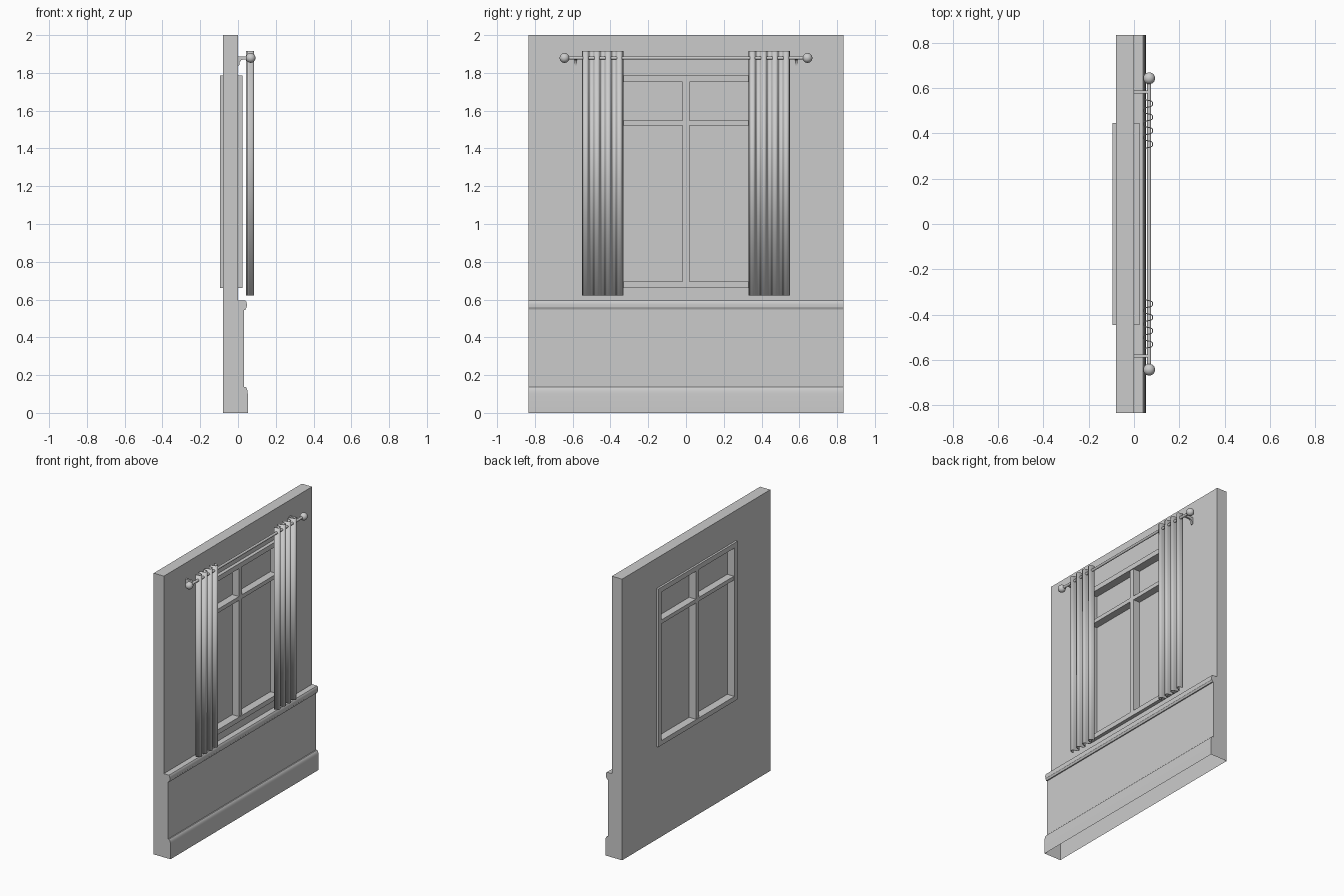
import bpy, bmesh, math

if "Cube" in bpy.data.objects:
    bpy.data.objects.remove(bpy.data.objects["Cube"])

HALF_W = 0.833


def finish(name, bm, smooth=None, fix=True):
    if fix:
        bmesh.ops.recalc_face_normals(bm, faces=bm.faces)
    me = bpy.data.meshes.new(name)
    bm.to_mesh(me)
    bm.free()
    ob = bpy.data.objects.new(name, me)
    bpy.context.collection.objects.link(ob)
    if smooth:
        select(ob)
        bpy.ops.object.shade_smooth_by_angle(angle=math.radians(smooth))
    return ob


def select(ob):
    bpy.ops.object.select_all(action='DESELECT')
    ob.select_set(True)
    bpy.context.view_layer.objects.active = ob


def add_box(bm, x0, x1, y0, y1, z0, z1):
    verts = bmesh.ops.create_cube(bm, size=1)['verts']
    for v in verts:
        v.co.x = x1 if v.co.x > 0 else x0
        v.co.y = y1 if v.co.y > 0 else y0
        v.co.z = z1 if v.co.z > 0 else z0


def extrude_profile(name, pts, y0, y1, smooth=None):
    bm = bmesh.new()
    face = bm.faces.new([bm.verts.new((x, y0, z)) for x, z in pts])
    new = bmesh.ops.extrude_face_region(bm, geom=[face], use_keep_orig=True)['geom']
    for v in new:
        if isinstance(v, bmesh.types.BMVert):
            v.co.y = y1
    return finish(name, bm, smooth)


# wall with skirting, dado panel and chair rail as one moulded section
section = [(-.08, 0), (.052, 0), (.052, .10), (.050, .118), (.046, .131), (.040, .138),
           (.032, .138), (.032, .545), (.040, .545), (.041, .552), (.046, .558),
           (.047, .575), (.045, .588), (.040, .595), (0, .595), (0, 2), (-.08, 2)]
wall = extrude_profile("wall", section, -HALF_W, HALF_W)

# window opening
bm = bmesh.new()
add_box(bm, -.2, .2, -.43, .43, .675, 1.77)
cutter = finish("opening_cutter", bm)
cutter.hide_render = True
mod = wall.modifiers.new("opening", 'BOOLEAN')
mod.operation = 'DIFFERENCE'
mod.solver = 'EXACT'
mod.object = cutter
select(wall)
bpy.ops.object.modifier_apply(modifier=mod.name)
bpy.data.objects.remove(cutter)

# the underside of the wall is open
bm = bmesh.new()
bm.from_mesh(wall.data)
under = [f for f in bm.faces if all(abs(v.co.z) < 1e-4 for v in f.verts)]
bmesh.ops.delete(bm, geom=under, context='FACES')
bm.to_mesh(wall.data)
bm.free()
bpy.ops.object.shade_smooth_by_angle(angle=math.radians(35))

# window frame: stiles, rails and glazing bars
bm = bmesh.new()
for s in (-1, 1):
    ys = sorted((s * .41, s * .445))
    add_box(bm, -.095, .025, *ys, .661, 1.786)
for z0, z1 in ((.661, .695), (1.751, 1.786)):
    add_box(bm, -.095, .025, -.41, .41, z0, z1)
finish("window_frame", bm)

bm = bmesh.new()
add_box(bm, -.09, .02, -.018, .018, .695, 1.751)
for s in (-1, 1):
    ys = sorted((s * .018, s * .41))
    add_box(bm, -.09, .02, *ys, 1.521, 1.549)
finish("glazing_bars", bm)

# glass
bm = bmesh.new()
add_box(bm, -.038, -.032, -.415, .415, .69, 1.755)
finish("glass", bm)

# curtain rod
ROD_X, ROD_Z = .067, 1.879
bpy.ops.mesh.primitive_cylinder_add(vertices=16, radius=.009, depth=1.27,
                                    location=(ROD_X, 0, ROD_Z), rotation=(math.pi / 2, 0, 0))
bpy.context.object.name = "curtain_rod"
bpy.ops.object.shade_smooth_by_angle(angle=math.radians(40))

bracket = [(0, 1.838), (.006, 1.838), (.009, 1.856), (.018, 1.868), (.034, 1.872),
           (ROD_X, 1.872), (ROD_X, 1.887), (0, 1.887)]

for s, side in ((-1, "left"), (1, "right")):
    # finial ball
    bpy.ops.mesh.primitive_uv_sphere_add(segments=20, ring_count=12, radius=.026,
                                         location=(ROD_X, s * .643, ROD_Z),
                                         rotation=(math.pi / 2, 0, 0))
    bpy.context.object.name = "finial_" + side
    bpy.ops.object.shade_smooth()

    # wall bracket
    extrude_profile("bracket_" + side, bracket, s * .583 - .007, s * .583 + .007, 35)

    # pleated curtain: four folds woven around the rod
    bm = bmesh.new()
    prev = None
    n, a0, a1 = 84, -.35, 7 * math.pi + .35
    for i in range(n + 1):
        a = a0 + (a1 - a0) * i / n
        x = .063 + .019 * math.tanh(2.2 * math.sin(a)) / math.tanh(2.2)
        y = s * (.334 + .215 * i / n)
        pair = [bm.verts.new((x, y, z)) for z in (.622, 1.915)]
        if prev:
            bm.faces.new((prev[0], pair[0], pair[1], prev[1]))
        prev = pair
    curtain = finish("curtain_" + side, bm, 50)
    sol = curtain.modifiers.new("thickness", 'SOLIDIFY')
    sol.thickness = .004
    sol.offset = 0
